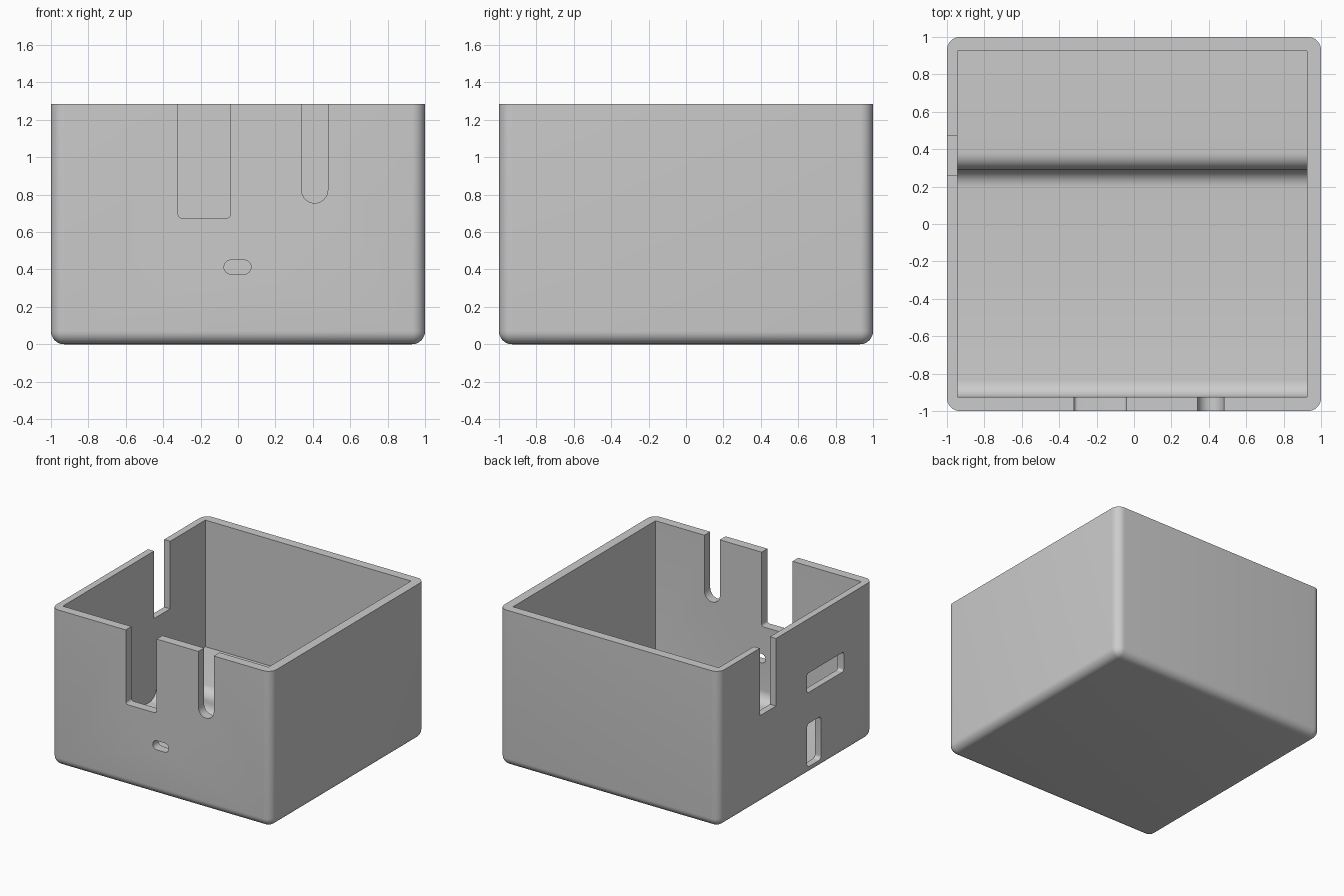
import bpy, bmesh, math
from mathutils import Vector

if "Cube" in bpy.data.objects:
    bpy.data.objects.remove(bpy.data.objects["Cube"])

TOP = 1.285      # rim height
FLOOR = 0.065    # lower inside floor
RAISED = 0.245   # raised rear floor


def arc(cu, cv, r, a0, a1, n=8):
    """Points of an arc, angles in degrees."""
    return [(cu + r * math.cos(math.radians(a0 + (a1 - a0) * i / n)),
             cv + r * math.sin(math.radians(a0 + (a1 - a0) * i / n))) for i in range(n + 1)]


def rounded(u0, u1, v0, v1, r, round_top=True):
    """Rectangle outline with rounded corners."""
    pts = arc(u0 + r, v0 + r, r, 180, 270) + arc(u1 - r, v0 + r, r, 270, 360)
    if round_top:
        return pts + arc(u1 - r, v1 - r, r, 0, 90) + arc(u0 + r, v1 - r, r, 90, 180)
    return pts + [(u1, v1), (u0, v1)]


def prism(name, outline, axis, lo, hi):
    """Extrude an outline along x (outline in y,z) or y (outline in x,z)."""
    bm = bmesh.new()
    verts = []
    for u, v in outline:
        co = Vector((lo, u, v)) if axis == 'x' else Vector((u, lo, v))
        verts.append(bm.verts.new(co))
    bmesh.ops.remove_doubles(bm, verts=bm.verts, dist=1e-5)
    face = bm.faces.new([v for v in verts if v.is_valid])
    ext = bmesh.ops.extrude_face_region(bm, geom=[face])
    move = Vector((hi - lo, 0, 0)) if axis == 'x' else Vector((0, hi - lo, 0))
    bmesh.ops.translate(bm, vec=move, verts=[g for g in ext['geom'] if isinstance(g, bmesh.types.BMVert)])
    bmesh.ops.recalc_face_normals(bm, faces=bm.faces)
    me = bpy.data.meshes.new(name)
    bm.to_mesh(me)
    bm.free()
    ob = bpy.data.objects.new(name, me)
    bpy.context.collection.objects.link(ob)
    ob.hide_render = True
    return ob


# Outer shell: block with rounded upright and bottom edges, sharp rim
bm = bmesh.new()
bmesh.ops.create_cube(bm, size=1)
for v in bm.verts:
    v.co = Vector((v.co.x * 2, v.co.y * 2, (v.co.z + 0.5) * TOP))
edges = [e for e in bm.edges if min(v.co.z for v in e.verts) < 0.01]
bmesh.ops.bevel(bm, geom=edges, offset=0.07, segments=8, profile=0.5, affect='EDGES')
mesh = bpy.data.meshes.new("box_shell")
bm.to_mesh(mesh)
bm.free()
box = bpy.data.objects.new("box_shell", mesh)
bpy.context.collection.objects.link(box)

# Cavity: front fillet, low floor, S-shaped step, raised rear floor
r = (RAISED - FLOOR) / 2
step = 0.29
cavity = (arc(-0.925 + r, FLOOR + r, r, 180, 270)
          + arc(step - r, FLOOR + r, r, 270, 360)
          + arc(step + r, RAISED - r, r, 180, 90)[1:]
          + [(0.925, RAISED), (0.925, 1.5), (-0.925, 1.5)])

cutters = [
    prism("cavity_cutter", cavity, 'x', -0.945, 0.925),
    # Front wall: wide slot, round-ended slot, small pill hole
    prism("wide_slot_cutter", rounded(-0.32, -0.04, 0.675, 1.5, 0.02, False), 'y', -1.1, -0.85),
    prism("narrow_slot_cutter", rounded(0.34, 0.48, 0.755, 1.5, 0.0699, False), 'y', -1.1, -0.85),
    prism("pill_hole_cutter", rounded(-0.075, 0.07, 0.375, 0.45, 0.0374), 'y', -1.1, -0.85),
    # Left wall: open slot, wide window, tall window
    prism("side_slot_cutter", [(0.26, 0.73), (0.47, 0.73), (0.47, 1.5), (0.26, 1.5)], 'x', -1.1, -0.88),
    prism("wide_window_cutter", rounded(-0.62, -0.143, 0.68, 0.84, 0.02), 'x', -1.1, -0.88),
    prism("tall_window_cutter", rounded(-0.325, -0.143, 0.07, 0.425, 0.03), 'x', -1.1, -0.88),
]
for c in cutters:
    mod = box.modifiers.new(c.name, 'BOOLEAN')
    mod.operation = 'DIFFERENCE'
    mod.solver = 'EXACT'
    mod.object = c

# Bake the cuts and remove the cutters
bpy.context.view_layer.update()
baked = bpy.data.meshes.new_from_object(box.evaluated_get(bpy.context.evaluated_depsgraph_get()))
box.modifiers.clear()
box.data = baked
for c in cutters:
    bpy.data.objects.remove(c)

# Single grey finish, smooth fillets
grey = bpy.data.materials.new("light_grey")
grey.diffuse_color = (0.6, 0.6, 0.6, 1)
grey.use_nodes = True
grey.node_tree.nodes["Principled BSDF"].inputs["Base Color"].default_value = grey.diffuse_color
baked.materials.clear()
baked.materials.append(grey)
bpy.ops.object.select_all(action='DESELECT')
box.select_set(True)
bpy.context.view_layer.objects.active = box
bpy.ops.object.shade_smooth_by_angle(angle=math.radians(30))
